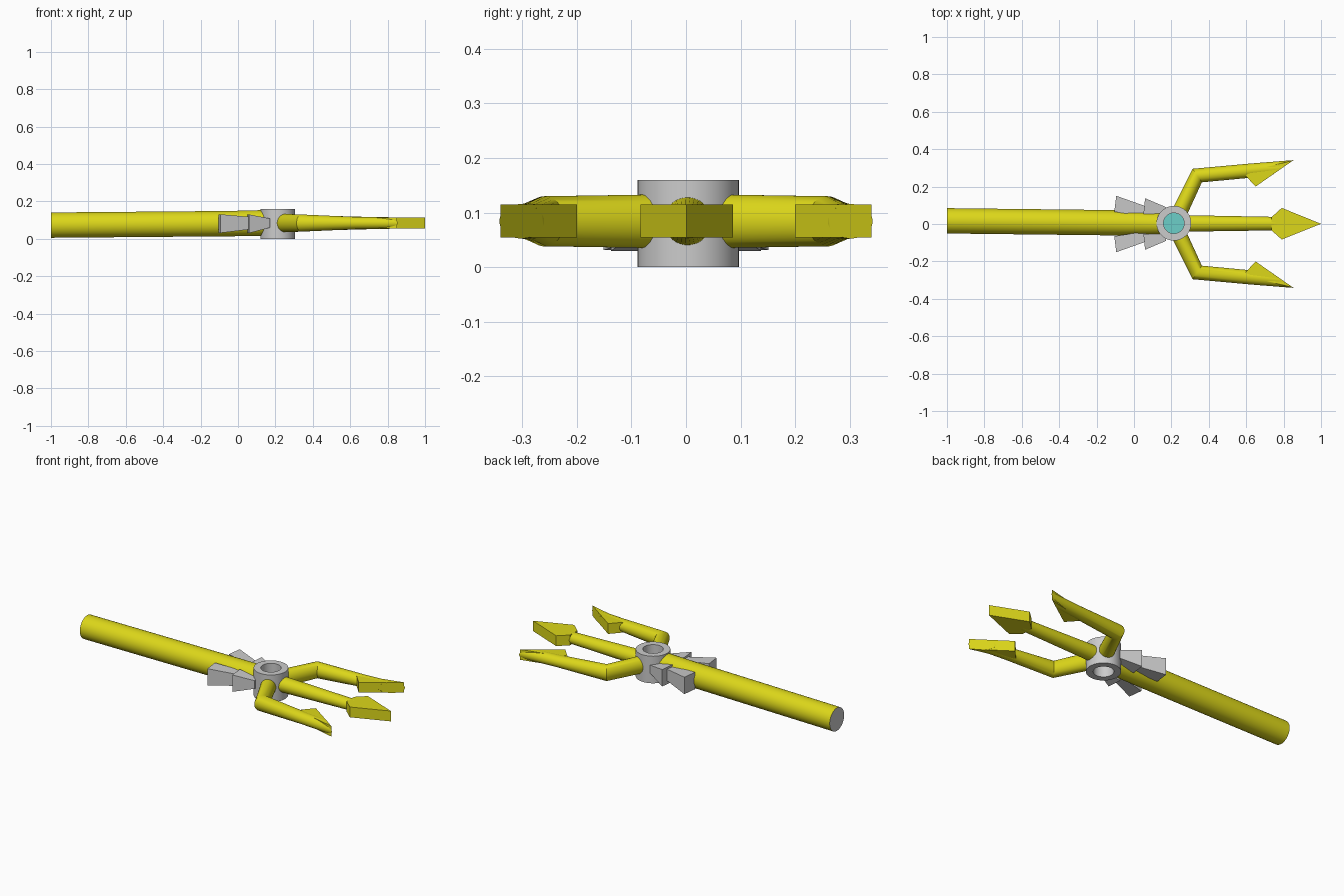
import bpy, bmesh, math
from mathutils import Vector

if "Cube" in bpy.data.objects:
    bpy.data.objects.remove(bpy.data.objects["Cube"])


def material(name, color):
    m = bpy.data.materials.new(name)
    m.diffuse_color = color
    m.use_nodes = True
    m.node_tree.nodes["Principled BSDF"].inputs["Base Color"].default_value = m.diffuse_color
    return m


YELLOW = material("yellow", (0.72, 0.68, 0.01, 1))
TEAL = material("teal", (0.15, 0.62, 0.58, 1))
ZC = 0.084


def finish(name, bm, mat=None, smooth=True):
    bmesh.ops.recalc_face_normals(bm, faces=bm.faces)
    me = bpy.data.meshes.new(name)
    bm.to_mesh(me)
    bm.free()
    ob = bpy.data.objects.new(name, me)
    bpy.context.collection.objects.link(ob)
    if mat:
        me.materials.append(mat)
    if smooth:
        bpy.ops.object.select_all(action='DESELECT')
        ob.select_set(True)
        bpy.context.view_layer.objects.active = ob
        bpy.ops.object.shade_smooth_by_angle(angle=math.radians(30))
    return ob


def loft(bm, sections, n=32, start_cap=True):
    """Sections: (x, y, z, turn about z, half width, half height), joined as a tube."""
    rings = []
    for x, y, z, turn, w, h in sections:
        side = Vector((-math.sin(turn), math.cos(turn), 0))
        ring = []
        for i in range(n):
            a = 2 * math.pi * (i + 0.5) / n
            k = math.sqrt(2) if n == 4 else 1
            ring.append(bm.verts.new(Vector((x, y, z)) + side * w * k * math.cos(a)
                                     + Vector((0, 0, h * k * math.sin(a)))))
        rings.append(ring)
    for r, s in zip(rings, rings[1:]):
        for i in range(n):
            j = (i + 1) % n
            bm.faces.new((r[i], r[j], s[j], s[i]))
    if start_cap:
        bm.faces.new(rings[0])
    bm.faces.new(rings[-1])


def prism(bm, pts, z0, z1):
    face = bm.faces.new([bm.verts.new((x, y, z0)) for x, y in pts])
    ext = bmesh.ops.extrude_face_region(bm, geom=[face], use_keep_orig=True)
    verts = [v for v in ext["geom"] if isinstance(v, bmesh.types.BMVert)]
    bmesh.ops.translate(bm, verts=verts, vec=(0, 0, z1 - z0))


# shaft, with its grey end disc
bm = bmesh.new()
loft(bm, [(-1, 0.017, 0.073, 0, 0.068, 0.068), (-0.05, 0.006, 0.081, 0, 0.068, 0.068),
          (0.15, 0.001, ZC, 0, 0.06, 0.07)], start_cap=False)
finish("shaft", bm, YELLOW)
bm = bmesh.new()
loft(bm, [(-1, 0.017, 0.073, 0, 0.068, 0.068), (-0.998, 0.017, 0.073, 0, 0.067, 0.067)])
finish("shaft_end_cap", bm)

# collar ring, spun from a rectangular profile
CX, CY = 0.213, 0.004
bm = bmesh.new()
n = 40
loops = []
for i in range(n):
    a = 2 * math.pi * i / n
    loops.append([bm.verts.new((CX + r * math.cos(a), CY + r * math.sin(a), z))
                  for r, z in ((0.093, 0), (0.093, 0.16), (0.055, 0.16), (0.055, 0))])
for i in range(n):
    p, q = loops[i], loops[(i + 1) % n]
    for k in range(4):
        bm.faces.new((p[k], q[k], q[(k + 1) % 4], p[(k + 1) % 4]))
finish("collar", bm)

# recessed gem disc
bm = bmesh.new()
prism(bm, [(CX + 0.056 * math.cos(2 * math.pi * i / n), CY + 0.056 * math.sin(2 * math.pi * i / n))
           for i in range(n)], 0.07, 0.085)
finish("gem", bm, TEAL)

# middle prong and its arrow head
bm = bmesh.new()
loft(bm, [(0.285, 0.003, ZC, 0, 0.044, 0.044), (0.77, 0.002, ZC, 0, 0.036, 0.031)])
finish("middle_prong", bm, YELLOW)
bm = bmesh.new()
prism(bm, [(0.735, 0.036), (0.79, 0.086), (1.0, 0.001), (0.79, -0.083), (0.735, -0.034)], 0.054, 0.115)
finish("middle_head", bm, YELLOW, False)

for label, s in (("left", 1), ("right", -1)):
    # bent side prong, sliced off along its blade
    bm = bmesh.new()
    loft(bm, [(0.247, s * 0.07, ZC, s * 1.11, 0.042, 0.049),
              (0.338, s * 0.259, ZC, s * 0.6, 0.044, 0.046),
              (0.63, s * 0.286, ZC, s * 0.09, 0.038, 0.033),
              (0.87, s * 0.309, ZC, s * 0.09, 0.034, 0.031)])
    bmesh.ops.bisect_plane(bm, geom=bm.verts[:] + bm.edges[:] + bm.faces[:],
                           plane_co=(0.65, s * 0.2, 0), plane_no=(0.143, -s * 0.205, 0),
                           clear_outer=False, clear_inner=False)
    # only remove the cut-off end, not the base of the prong
    end = [v for v in bm.verts if v.co.x > 0.65 and
           (v.co.x - 0.65) * 0.143 - (s * v.co.y - 0.2) * 0.205 > 1e-5]
    bmesh.ops.delete(bm, geom=end, context='VERTS')
    bmesh.ops.holes_fill(bm, edges=[e for e in bm.edges if e.is_boundary], sides=0)
    finish(label + "_prong", bm, YELLOW)

    # barb of the side prong
    bm = bmesh.new()
    prism(bm, [(0.595, s * 0.26), (0.65, s * 0.2), (0.85, s * 0.34), (0.65, s * 0.29)], 0.054, 0.115)
    finish(label + "_barb", bm, YELLOW, False)

    # two tapering square spikes beside the shaft
    for i, (x0, y0, x1, y1, w, z) in enumerate(((-0.1, 0.108, 0.15, 0.045, 0.043, 0.081),
                                                (0.055, 0.096, 0.17, 0.072, 0.042, 0.08))):
        bm = bmesh.new()
        turn = math.atan2(y1 - y0, x1 - x0) * s * 0.5
        loft(bm, [(x0, s * y0, z, turn, w, 0.05),
                  (x1, s * y1, z + 0.004, turn, 0.018, 0.024)], n=4)
        finish(f"{label}_spike_{i + 1}", bm, smooth=False)
